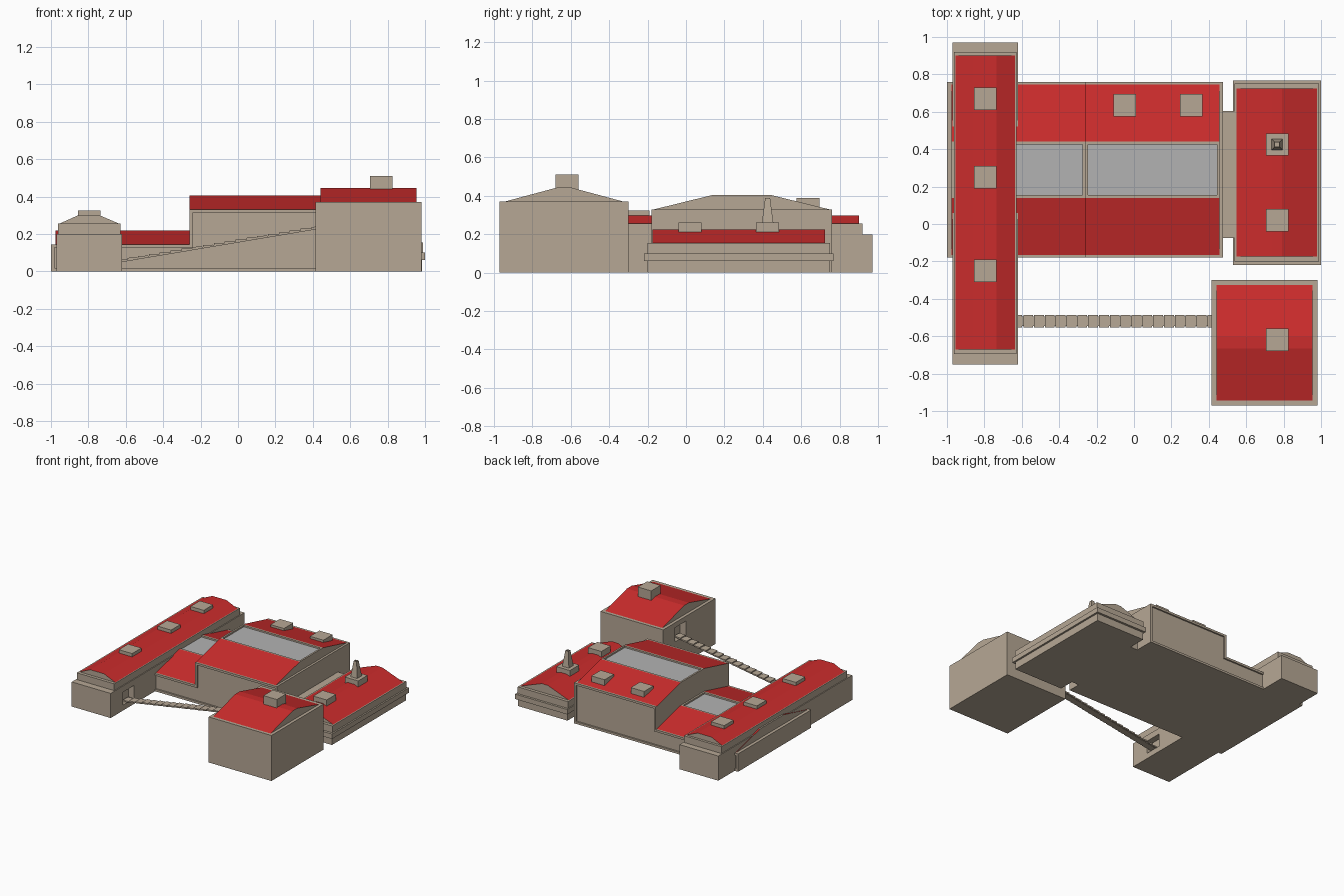
import bpy, bmesh
from mathutils import Vector

if "Cube" in bpy.data.objects:
    bpy.data.objects.remove(bpy.data.objects["Cube"])


def material(name, rgb):
    m = bpy.data.materials.new(name)
    m.diffuse_color = (*rgb, 1)
    m.use_nodes = True
    m.node_tree.nodes["Principled BSDF"].inputs["Base Color"].default_value = m.diffuse_color
    return m


TAN = material("tan_stone", (0.47, 0.39, 0.30))
RED = material("red_roof", (0.60, 0.025, 0.025))
GREY = material("skylight_grey", (0.45, 0.45, 0.45))


def finish(name, bm):
    bmesh.ops.recalc_face_normals(bm, faces=bm.faces)
    me = bpy.data.meshes.new(name)
    bm.to_mesh(me)
    bm.free()
    for m in (TAN, RED, GREY):
        me.materials.append(m)
    ob = bpy.data.objects.new(name, me)
    bpy.context.collection.objects.link(ob)
    return ob


def extrude_profile(points, lo, hi, axis):
    """Extrude a profile (horizontal, z) along 'x' or 'y'."""
    bm = bmesh.new()
    place = (lambda p, t: (t, p[0], p[1])) if axis == 'x' else (lambda p, t: (p[0], t, p[1]))
    a = [bm.verts.new(place(p, lo)) for p in points]
    b = [bm.verts.new(place(p, hi)) for p in points]
    bm.faces.new(a)
    bm.faces.new(b)
    for i in range(len(points)):
        j = (i + 1) % len(points)
        bm.faces.new((a[i], a[j], b[j], b[i]))
    bmesh.ops.recalc_face_normals(bm, faces=bm.faces)
    return bm


def box(name, x0, x1, y0, y1, z0, z1):
    return finish(name, extrude_profile([(x0, z0), (x1, z0), (x1, z1), (x0, z1)], y0, y1, 'y'))


def roof(name, axis, lo, hi, e0, r0, r1, e1, z0, z1, skylight=False):
    """Flat-ridged roof: red slopes, tan gables, optional sunken skylight."""
    bm = extrude_profile([(e0, z0), (e1, z0), (r1, z1), (r0, z1)], lo, hi, axis)
    top = None
    for f in bm.faces:
        if f.normal.z > 0.1:
            f.material_index = 1
        if f.normal.z > 0.99:
            top = f
    if skylight:
        top.material_index = 0
        bmesh.ops.inset_individual(bm, faces=[top], thickness=0.02)
        bmesh.ops.inset_individual(bm, faces=[top], thickness=0.0005, depth=-0.012)
        top.material_index = 2
    return finish(name, bm)


def chimney(name, x, y, z0, z1):
    return box(name, x - 0.06, x + 0.06, y - 0.06, y + 0.06, z0, z1)


def cut(target, cutter):
    cutter.hide_render = True
    cutter.hide_viewport = True
    cutter.display_type = 'WIRE'
    mod = target.modifiers.new("doorway", 'BOOLEAN')
    mod.operation = 'DIFFERENCE'
    mod.solver = 'EXACT'
    mod.object = cutter


# long left wing
left = box("left_wing_walls", -0.97, -0.62, -0.75, 0.97, 0, 0.2)
box("left_wing_upper_tier", -0.963, -0.627, -0.695, 0.92, 0.2, 0.255)
roof("left_wing_roof", 'y', -0.67, 0.90, -0.955, -0.86, -0.735, -0.635, 0.255, 0.298)
for i, y in enumerate((-0.25, 0.25, 0.67)):
    chimney(f"left_wing_chimney_{i}", -0.795, y, 0.27, 0.325)

# stepped central hall, with sunken panels on front and back
bm = extrude_profile([(-1, 0), (0.475, 0), (0.475, 0.33), (-0.26, 0.33),
                      (-0.26, 0.145), (-1, 0.145)], -0.18, 0.76, 'y')
sides = [f for f in bm.faces if abs(f.normal.y) > 0.9]
bmesh.ops.inset_individual(bm, faces=sides, thickness=0.025)
bmesh.ops.inset_individual(bm, faces=sides, thickness=0.0005, depth=-0.012)
finish("central_hall_walls", bm)
roof("central_low_roof", 'x', -0.975, -0.26, -0.165, 0.14, 0.44, 0.745, 0.145, 0.22, True)
roof("central_high_roof", 'x', -0.26, 0.457, -0.165, 0.14, 0.44, 0.745, 0.33, 0.405, True)
for i, x in enumerate((-0.05, 0.305)):
    chimney(f"central_chimney_{i}", x, 0.635, 0.335, 0.39)

# link between the hall and the right wing
box("link_passage", 0.475, 0.54, -0.075, 0.605, 0, 0.15)

# right wing with a projecting band
box("right_wing_base", 0.54, 0.985, -0.2, 0.75, 0, 0.06)
box("right_wing_band", 0.53, 1.0, -0.22, 0.768, 0.06, 0.1)
box("right_wing_upper_walls", 0.538, 0.988, -0.2, 0.75, 0.1, 0.155)
roof("right_wing_roof", 'y', -0.175, 0.725, 0.548, 0.735, 0.79, 0.978, 0.155, 0.225)
for i, y in enumerate((0.02, 0.425)):
    chimney(f"right_wing_chimney_{i}", 0.765, y, 0.205, 0.262)

# tapered hollow spire on the rear chimney
bm = bmesh.new()
bmesh.ops.create_cube(bm, size=1)
for v in bm.verts:
    w = 0.03 if v.co.z < 0 else 0.013
    v.co = Vector((0.765 + 2 * w * v.co.x, 0.425 + 2 * w * v.co.y, 0.26 if v.co.z < 0 else 0.388))
bm.normal_update()
top = max(bm.faces, key=lambda f: f.normal.z)
bmesh.ops.inset_individual(bm, faces=[top], thickness=0.004)
bmesh.ops.inset_individual(bm, faces=[top], thickness=0.0005, depth=-0.03)
finish("spire", bm)

# tall front right block
tower = box("front_block_walls", 0.415, 0.98, -0.97, -0.3, 0, 0.37)
roof("front_block_roof", 'x', 0.44, 0.955, -0.945, -0.665, -0.605, -0.325, 0.37, 0.445)
chimney("front_block_chimney", 0.765, -0.62, 0.41, 0.51)

# doorways at both ends of the sloping bridge
cut(left, box("left_doorway_cutter", -0.67, -0.6, -0.59, -0.45, 0.045, 0.15))
cut(tower, box("block_doorway_cutter", 0.4, 0.465, -0.59, -0.45, 0.215, 0.33))

# sloping bridge with overlapping treads
X0, X1, Z0, Z1, N = -0.65, 0.45, 0.045, 0.23, 19
slope = (Z1 - Z0) / (X1 - X0)
finish("bridge_beam", extrude_profile([(X0, Z0), (X1, Z1), (X1, Z1 + 0.009), (X0, Z0 + 0.009)],
                                      -0.545, -0.495, 'y'))
pitch = (X1 - X0) / N
for i in range(N):
    x = X0 + i * pitch
    z = Z0 + i * pitch * slope
    rise = pitch * slope
    finish(f"bridge_tread_{i}", extrude_profile(
        [(x, z + 0.004), (x + pitch * 0.9, z + 0.002 + rise * 0.9),
         (x + pitch * 0.9, z + 0.011 + rise * 0.9), (x, z + 0.018)], -0.553, -0.487, 'y'))
